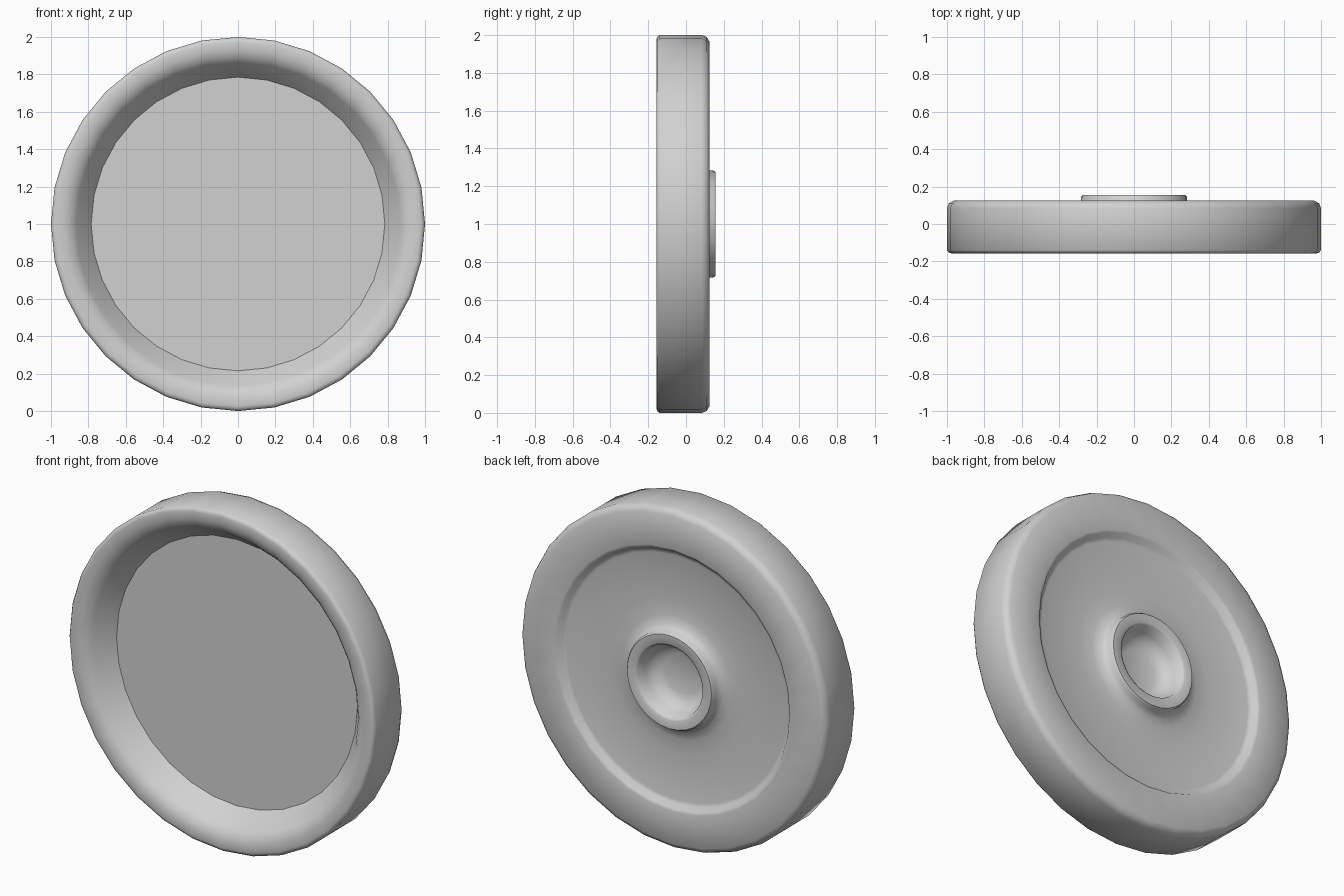
import bpy, bmesh, math

if "Cube" in bpy.data.objects:
    bpy.data.objects.remove(bpy.data.objects["Cube"])

SEGMENTS = 32

# single light grey material
grey = bpy.data.materials.new("light_grey")
grey.diffuse_color = (0.64, 0.64, 0.64, 1)
grey.use_nodes = True
grey.node_tree.nodes["Principled BSDF"].inputs["Base Color"].default_value = grey.diffuse_color


def lathe(name, profile, smooth_angle):
    """Revolve (radius, y) points around the y axis at z = 1, capping both ends."""
    bm = bmesh.new()
    rings = []
    for r, y in profile:
        ring = []
        for i in range(SEGMENTS):
            a = 2 * math.pi * i / SEGMENTS
            ring.append(bm.verts.new((r * math.cos(a), y, 1 + r * math.sin(a))))
        rings.append(ring)
    for a, b in zip(rings, rings[1:]):
        for i in range(SEGMENTS):
            j = (i + 1) % SEGMENTS
            bm.faces.new((a[i], a[j], b[j], b[i]))
    bm.faces.new(rings[0])
    bm.faces.new(rings[-1])
    bmesh.ops.recalc_face_normals(bm, faces=bm.faces)
    mesh = bpy.data.meshes.new(name)
    bm.to_mesh(mesh)
    bm.free()
    mesh.materials.append(grey)
    obj = bpy.data.objects.new(name, mesh)
    bpy.context.collection.objects.link(obj)
    bpy.context.view_layer.objects.active = obj
    obj.select_set(True)
    bpy.ops.object.shade_smooth_by_angle(angle=math.radians(smooth_angle))
    obj.select_set(False)
    return obj


front_dish = [(0.785, -0.01), (0.865, -0.115), (0.89, -0.14), (0.93, -0.155)]
outer_rim = [(0.975, -0.157), (0.99, -0.153), (1.0, -0.14),
             (1.0, 0.085), (0.99, 0.11), (0.965, 0.125)]
back_recess = [(0.775, 0.125), (0.76, 0.12), (0.74, 0.093), (0.72, 0.088),
               (0.45, 0.078), (0.36, 0.082), (0.31, 0.095), (0.285, 0.12)]
hub = [(0.283, 0.145), (0.275, 0.156), (0.225, 0.156), (0.212, 0.148),
       (0.2, 0.09), (0.17, 0.045), (0.12, 0.025)]

lathe("wheel_disc", front_dish + outer_rim + back_recess + hub, 48)
